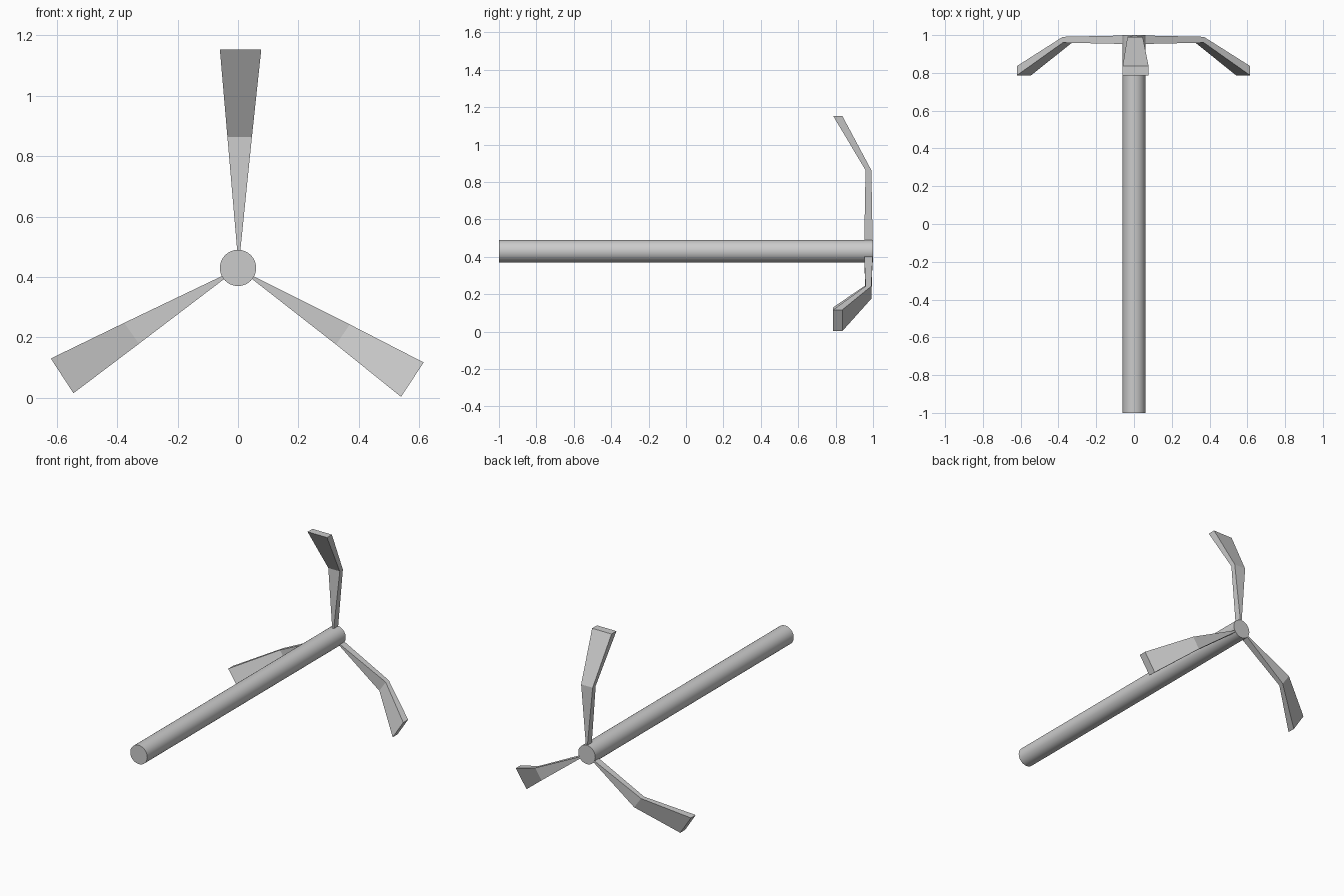
import bpy, bmesh, math

if "Cube" in bpy.data.objects:
    bpy.data.objects.remove(bpy.data.objects["Cube"])

HUB_Z = 0.43

# Long round shaft lying along y
bpy.ops.mesh.primitive_cylinder_add(vertices=48, radius=0.06, depth=2.0,
                                    location=(0, 0, HUB_Z),
                                    rotation=(math.pi / 2, 0, 0))
shaft = bpy.context.object
shaft.name = "shaft"
bpy.ops.object.shade_smooth_by_angle(angle=math.radians(30))

# Front-to-back extent of a blade at its root, bend and tip
DEPTHS = [(0.953, 0.998), (0.96, 0.991), (0.787, 0.836)]


def blade(name, stations):
    """Bent tapered blade; each station is a pair of (x, z) edge points."""
    bm = bmesh.new()
    rings = []
    for (a, b), (y0, y1) in zip(stations, DEPTHS):
        rings.append([bm.verts.new(p) for p in (
            (a[0], y0, a[1]), (b[0], y0, b[1]),
            (b[0], y1, b[1]), (a[0], y1, a[1]))])
    for r, s in zip(rings, rings[1:]):
        for i in range(4):
            j = (i + 1) % 4
            bm.faces.new((r[i], r[j], s[j], s[i]))
    bm.faces.new(rings[0][::-1])
    bm.faces.new(rings[-1])
    bmesh.ops.recalc_face_normals(bm, faces=bm.faces)
    mesh = bpy.data.meshes.new(name)
    bm.to_mesh(mesh)
    bm.free()
    bpy.context.collection.objects.link(bpy.data.objects.new(name, mesh))


# Three blades, root to tip
blade("top_blade", [((-0.002, 0.48), (0.007, 0.48)),
                    ((-0.035, 0.863), (0.046, 0.863)),
                    ((-0.06, 1.153), (0.077, 1.153))])
blade("right_blade", [((0.048, 0.404), (0.043, 0.396)),
                      ((0.37, 0.243), (0.325, 0.176)),
                      ((0.615, 0.117), (0.54, 0.003))])
blade("left_blade", [((-0.047, 0.406), (-0.041, 0.397)),
                     ((-0.377, 0.248), (-0.328, 0.179)),
                     ((-0.62, 0.13), (-0.545, 0.015))])
